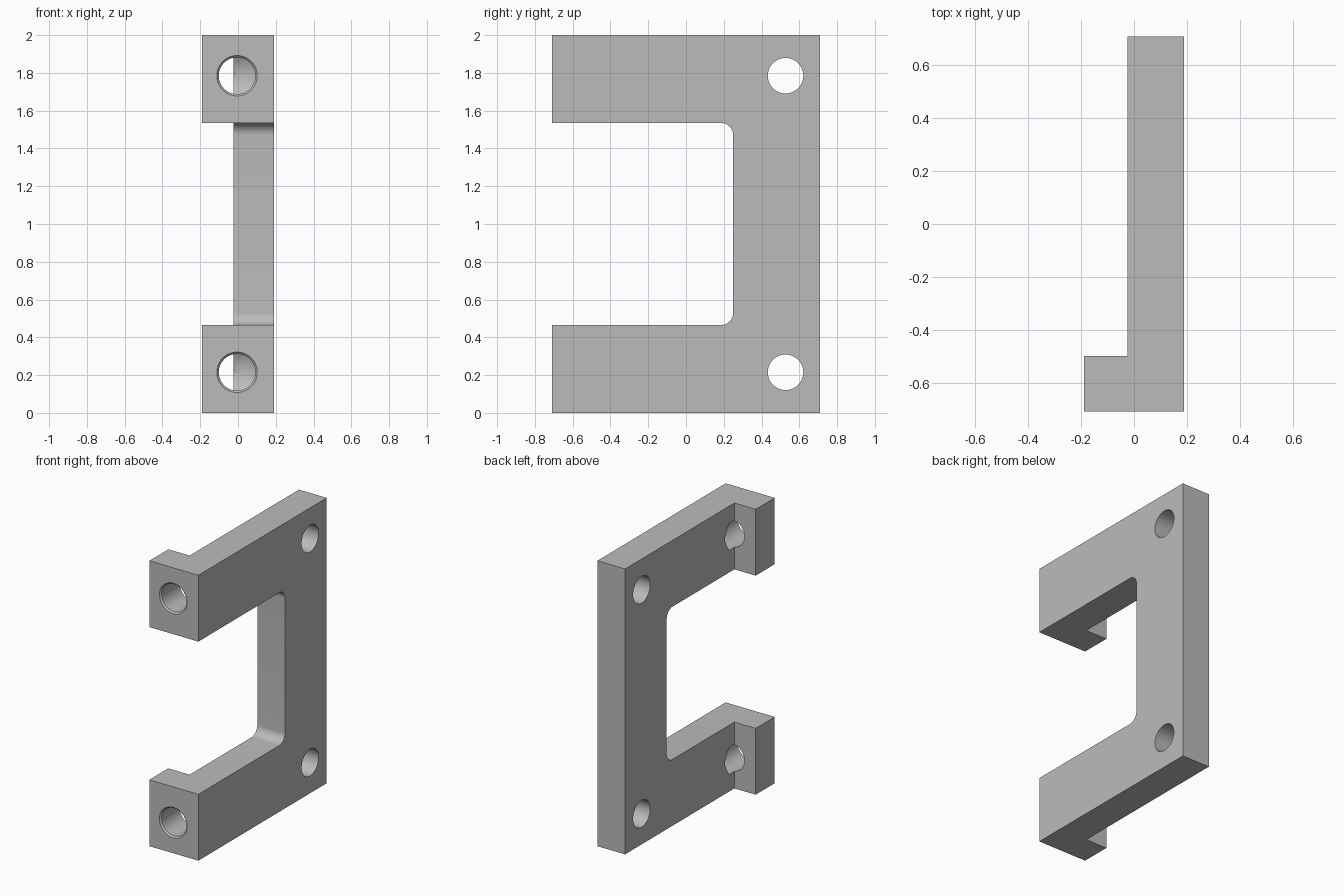
import bpy, bmesh, math
from mathutils import Matrix, Vector

cube = bpy.data.objects.get("Cube")
if cube:
    bpy.data.objects.remove(cube, do_unlink=True)

grey = bpy.data.materials.new("plain grey")
grey.use_nodes = True
colour = (0.5, 0.5, 0.5, 1)
grey.diffuse_color = colour
grey.node_tree.nodes["Principled BSDF"].inputs["Base Color"].default_value = colour


def make_object(name, bm):
    bmesh.ops.recalc_face_normals(bm, faces=bm.faces)
    mesh = bpy.data.meshes.new(name)
    bm.to_mesh(mesh)
    bm.free()
    mesh.materials.append(grey)
    obj = bpy.data.objects.new(name, mesh)
    bpy.context.collection.objects.link(obj)
    return obj


def prism(name, points, direction):
    bm = bmesh.new()
    face = bm.faces.new([bm.verts.new(p) for p in points])
    moved = bmesh.ops.extrude_face_region(bm, geom=[face])["geom"]
    verts = [v for v in moved if isinstance(v, bmesh.types.BMVert)]
    bmesh.ops.translate(bm, verts=verts, vec=direction)
    return make_object(name, bm)


def lathe(name, profile, matrix, steps=64):
    """Spin a closed (radius, height) profile about z, then place it."""
    bm = bmesh.new()
    verts = [bm.verts.new((r, 0, h)) for r, h in profile]
    edges = [bm.edges.new(pair) for pair in zip(verts, verts[1:])]
    bmesh.ops.spin(bm, geom=verts + edges, cent=(0, 0, 0), axis=(0, 0, 1),
                   angle=math.tau, steps=steps)
    bmesh.ops.remove_doubles(bm, verts=bm.verts, dist=1e-5)
    bmesh.ops.transform(bm, matrix=matrix, verts=bm.verts)
    return make_object(name, bm)


def boolean(target, tool, operation):
    mod = target.modifiers.new(tool.name, "BOOLEAN")
    mod.operation, mod.object, mod.solver = operation, tool, "EXACT"
    bpy.context.view_layer.objects.active = target
    bpy.ops.object.modifier_apply(modifier=mod.name)
    bpy.data.objects.remove(tool, do_unlink=True)


FRONT, BACK, HEIGHT = -0.71, 0.71, 2.0
SLOT_LOW, SLOT_HIGH, SLOT_BACK, FILLET = 0.465, 1.535, 0.25, 0.065


def fillet(z, start):
    """Quarter circle in the slot corner, as (y, z) points."""
    return [(SLOT_BACK - FILLET + FILLET * math.cos(start + math.radians(90) * i / 12),
             z + FILLET * math.sin(start + math.radians(90) * i / 12)) for i in range(13)]


# C-shaped side outline with rounded inner corners
outline = [(FRONT, 0), (BACK, 0), (BACK, HEIGHT), (FRONT, HEIGHT), (FRONT, SLOT_HIGH)]
outline += fillet(SLOT_HIGH - FILLET, 0)[::-1]
outline += fillet(SLOT_LOW + FILLET, math.radians(-90))[::-1]
outline += [(FRONT, SLOT_LOW)]
bracket = prism("mounting_bracket", [(-0.3, y, z) for y, z in outline], (0.6, 0, 0))

# L-shaped plan: thin plate with a thick foot at the front
plan = [(-0.19, -0.9), (0.19, -0.9), (0.19, 0.9), (-0.025, 0.9), (-0.025, -0.5), (-0.19, -0.5)]
boolean(bracket, prism("plan_shape", [(x, y, -0.1) for x, y in plan], (0, 0, 2.2)), "INTERSECT")

# Cross holes in the plate, and countersunk drilled holes with cone ends in the feet
along_x = Matrix.Rotation(math.radians(90), 4, "Y")
along_y = Matrix.Rotation(math.radians(-90), 4, "X")
bolt = [(0, -0.4), (0.094, -0.4), (0.094, 0.4), (0, 0.4)]
drill = [(0, -0.1), (0.107, -0.1), (0.107, 0), (0.097, 0.01), (0.097, 0.27), (0, 0.327)]
for z in (0.215, 1.785):
    boolean(bracket, lathe("bolt_hole", bolt, Matrix.Translation((0, 0.527, z)) @ along_x), "DIFFERENCE")
    boolean(bracket, lathe("drilled_hole", drill, Matrix.Translation((-0.005, FRONT, z)) @ along_y), "DIFFERENCE")

# Smooth the bores and fillets while keeping sharp edges
bpy.ops.object.select_all(action="DESELECT")
bracket.select_set(True)
bpy.context.view_layer.objects.active = bracket
bpy.ops.object.shade_smooth_by_angle(angle=math.radians(25))
